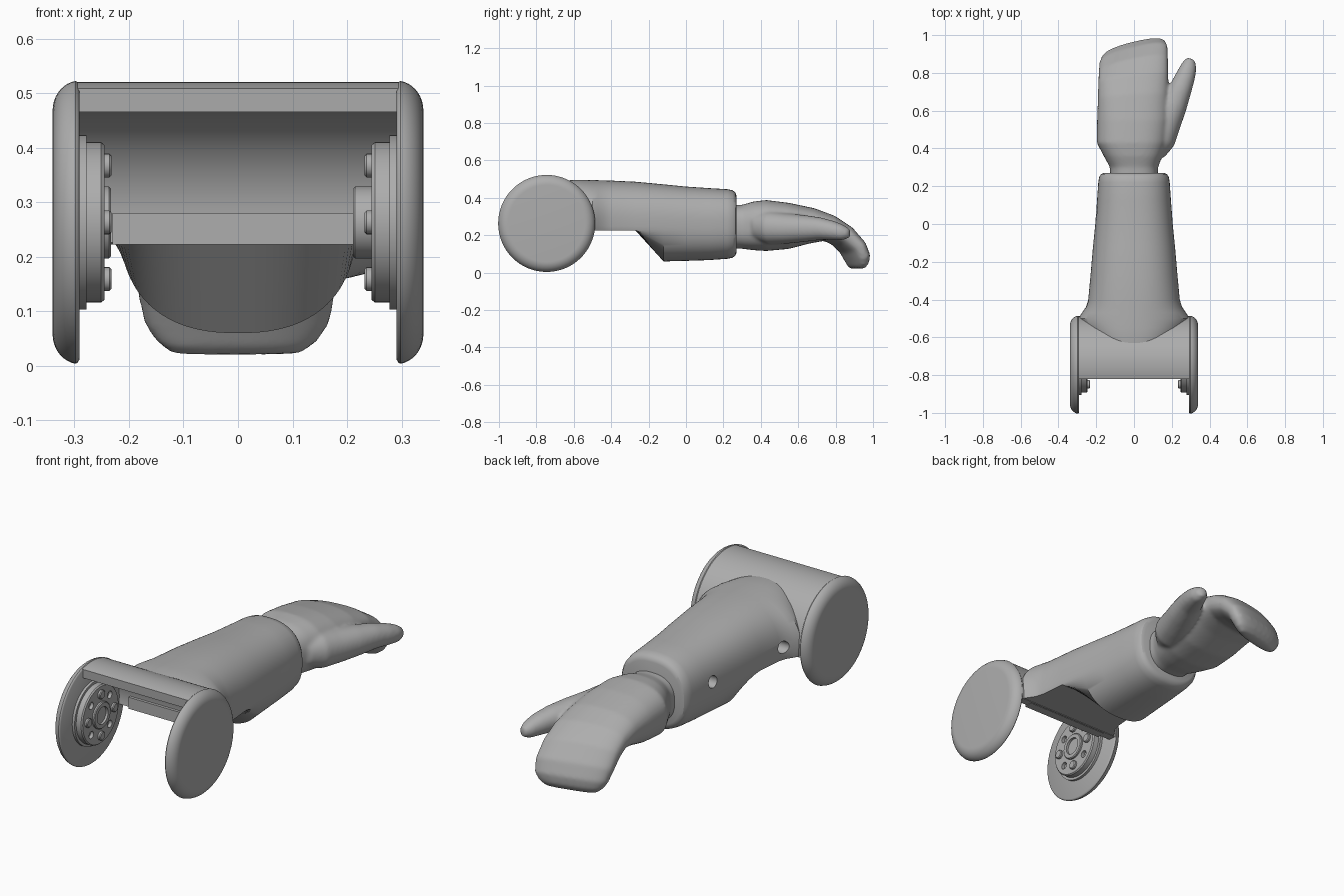
import bpy, bmesh, math
from mathutils import Vector

if "Cube" in bpy.data.objects:
    bpy.data.objects.remove(bpy.data.objects["Cube"], do_unlink=True)

grey = bpy.data.materials.new("plain grey")
grey.use_nodes = True
COLOUR = (0.42, 0.42, 0.42, 1)
grey.diffuse_color = COLOUR
grey.node_tree.nodes["Principled BSDF"].inputs["Base Color"].default_value = COLOUR

CY, CZ = -0.745, 0.263      # elbow axis
AXIS = Vector((0, CY, CZ))


def ring(center, u, v, power=2.0, n=64):
    """Superellipse outline around a centre, spanned by two half axes."""
    c, u, v = Vector(center), Vector(u), Vector(v)
    pts = []
    for i in range(n):
        a = 2 * math.pi * i / n
        ca, sa = math.cos(a), math.sin(a)
        pts.append(c + u * math.copysign(abs(ca) ** (2 / power), ca)
                   + v * math.copysign(abs(sa) ** (2 / power), sa))
    return pts


def loft(bm, rings):
    """Skin a list of equal-length outlines and cap both ends."""
    loops = [[bm.verts.new(p) for p in r] for r in rings]
    n = len(loops[0])
    for a, b in zip(loops, loops[1:]):
        for i in range(n):
            j = (i + 1) % n
            bm.faces.new((a[i], a[j], b[j], b[i]))
    bm.faces.new(loops[0][::-1])
    bm.faces.new(loops[-1])


def finish(bm, name):
    bmesh.ops.recalc_face_normals(bm, faces=bm.faces)
    mesh = bpy.data.meshes.new(name)
    bm.to_mesh(mesh)
    bm.free()
    mesh.materials.append(grey)
    ob = bpy.data.objects.new(name, mesh)
    bpy.context.collection.objects.link(ob)
    return ob


def make(name, *lofts):
    bm = bmesh.new()
    for rings in lofts:
        loft(bm, rings)
    return finish(bm, name)


def activate(ob):
    bpy.ops.object.select_all(action='DESELECT')
    ob.select_set(True)
    bpy.context.view_layer.objects.active = ob


def smooth(ob, angle=35):
    activate(ob)
    bpy.ops.object.shade_smooth_by_angle(angle=math.radians(angle))


def cut(ob, cutter):
    mod = ob.modifiers.new("cut", 'BOOLEAN')
    mod.operation, mod.object, mod.solver = 'DIFFERENCE', cutter, 'EXACT'
    activate(ob)
    bpy.ops.object.modifier_apply(modifier=mod.name)
    bpy.data.objects.remove(cutter, do_unlink=True)


def lathe(profile, side=1, dy=0, dz=0, n=64):
    """Rings of (radius, x) turned around the elbow axis, or beside it."""
    return [ring((side * x, CY + dy, CZ + dz), (0, r, 0), (0, 0, r), n=n)
            for r, x in profile]


# Elbow housing: arched shell between the discs
def arc(radius, start, end, steps=40):
    return [(CY + radius * math.cos(math.radians(start + (end - start) * i / steps)),
             CZ + radius * math.sin(math.radians(start + (end - start) * i / steps)))
            for i in range(steps + 1)]


outline = arc(0.257, 107, -9) + arc(0.215, -10, 110)
smooth(make("elbow_housing", [[(x, y, z) for y, z in outline] for x in (-0.3, 0.3)]))

# Side discs and their mounting hardware
for side, label in ((1, "left"), (-1, "right")):
    edge = [(0.205 + 0.055 * math.cos(t * math.pi / 20), 0.29 + 0.05 * math.sin(t * math.pi / 20))
            for t in range(11)]
    smooth(make(label + "_side_disc", lathe([(0.252, 0.291), (0.257, 0.294)] +
                                           [(min(r, 0.26), max(x, 0.298)) for r, x in edge[1:]], side)))
    smooth(make(label + "_mount_plate", lathe([(0.16, 0.3), (0.16, 0.278)], side)))
    flange = make(label + "_flange", lathe(
        [(0.147, 0.28), (0.147, 0.251), (0.142, 0.245)], side))
    holes, bolts = [], []
    for k in range(8):
        a = k * math.pi / 4
        dy, dz = 0.104 * math.cos(a), 0.104 * math.sin(a)
        if k % 2:
            holes.append(lathe([(0.018, 0.262), (0.018, 0.23)], side, dy, dz, 20))
        else:
            bolts.append(lathe([(0.022, 0.25), (0.022, 0.236), (0.018, 0.232)], side, dy, dz, 20))
    cut(flange, make("hole_cutter", *holes))
    smooth(flange)
    smooth(make(label + "_bolts", *bolts))
    top = 0.211 if side == 1 else 0.233
    smooth(make(label + "_hub", lathe(
        [(0.066, 0.25), (0.066, top + 0.004), (0.062, top), (0.043, top), (0.043, 0.26)], side)))

# Forearm: lofted sleeve with a stepped underside
# y, half width, top, bottom, squareness
sleeve = [
    (-0.66, 0.20, 0.490, 0.05, 2.4), (-0.60, 0.23, 0.496, 0.05, 2.4),
    (-0.55, 0.275, 0.496, 0.05, 2.2), (-0.50, 0.295, 0.495, 0.05, 2.1),
    (-0.47, 0.275, 0.494, 0.05, 2.2), (-0.44, 0.255, 0.493, 0.05, 2.3),
    (-0.40, 0.242, 0.492, 0.05, 2.4), (-0.27, 0.230, 0.486, 0.055, 2.4),
    (-0.12, 0.217, 0.472, 0.060, 2.4), (0.00, 0.205, 0.460, 0.063, 2.4),
    (0.12, 0.196, 0.452, 0.067, 2.4), (0.22, 0.189, 0.446, 0.074, 2.4),
    (0.25, 0.184, 0.440, 0.080, 2.4), (0.264, 0.174, 0.428, 0.092, 2.4),
    (0.27, 0.160, 0.412, 0.106, 2.4)]
rings = []
for y, w, top, low, power in sleeve:
    floor = 0.225 if y <= -0.27 else 0.0
    r = ring((0, y, (top + low) / 2), (w, 0, 0), (0, 0, (top - low) / 2), power, 96)
    for p in r:
        p.z = max(p.z, floor)
    rings.append(r)
forearm = make("forearm", rings)
cut(forearm, make("elbow_cutter", lathe([(0.216, -0.4), (0.216, 0.4)], n=96)))
for y, z in ((0.07, 0.29), (-0.42, 0.29)):
    cut(forearm, make("side_hole_cutter", [
        ring((x, y, z), (0, 0.03, 0), (0, 0, 0.03), n=32) for x in (-0.4, -0.13)]))
smooth(forearm, 30)

# Lip along the lower edge of the housing opening
make("housing_lip", [[(x, -0.545, 0.222), (x, -0.5, 0.222), (x, -0.5, 0.28), (x, -0.545, 0.28)]
                     for x in (-0.23, 0.23)])

# Hand: mitten with curled fingers and a separate thumb, fused together
# y, z, pitch, right edge, left edge, half thickness, slant
palm = [
    (0.23, 0.245, 0, -0.125, 0.125, 0.115, 0), (0.30, 0.245, 0, -0.127, 0.127, 0.117, 0),
    (0.36, 0.250, 0, -0.160, 0.150, 0.130, 0), (0.43, 0.252, 0, -0.197, 0.175, 0.136, 0),
    (0.55, 0.250, 0, -0.195, 0.187, 0.123, 0), (0.68, 0.250, 8, -0.191, 0.183, 0.095, 0.05),
    (0.78, 0.237, 22, -0.189, 0.181, 0.072, 0.12), (0.86, 0.195, 40, -0.187, 0.180, 0.063, 0.2),
    (0.92, 0.135, 58, -0.184, 0.178, 0.057, 0.24), (0.945, 0.080, 70, -0.172, 0.168, 0.053, 0.24),
    (0.95, 0.045, 76, -0.150, 0.145, 0.042, 0.24), (0.95, 0.022, 80, -0.120, 0.115, 0.022, 0.24)]
hand_rings = []
for y, z, pitch, right, left, thick, slant in palm:
    a = math.radians(pitch)
    r = ring(((left + right) / 2, y, z), ((left - right) / 2, 0, 0),
             (0, thick * math.sin(a), thick * math.cos(a)), 2.5)
    for p in r:
        p.y += slant * (p.x - 0.12)
    hand_rings.append(r)

thumb = [(0.09, 0.38, 0.245, 0.075), (0.13, 0.45, 0.24, 0.09), (0.165, 0.53, 0.236, 0.082),
         (0.21, 0.63, 0.236, 0.072), (0.248, 0.72, 0.235, 0.06), (0.276, 0.79, 0.225, 0.051),
         (0.293, 0.84, 0.215, 0.041), (0.302, 0.875, 0.21, 0.022)]
across = Vector((0.92, -0.39, 0))
thumb_rings = [ring((x, y, z), across * r, (0, 0, r), 2.1, 32) for x, y, z, r in thumb]

hand = make("hand", hand_rings, thumb_rings)
remesh = hand.modifiers.new("fuse", 'REMESH')
remesh.mode, remesh.voxel_size, remesh.use_smooth_shade = 'VOXEL', 0.009, True
soften = hand.modifiers.new("soften", 'SMOOTH')
soften.factor, soften.iterations = 0.5, 8
activate(hand)
for name in ("fuse", "soften"):
    bpy.ops.object.modifier_apply(modifier=name)
smooth(hand, 60)
